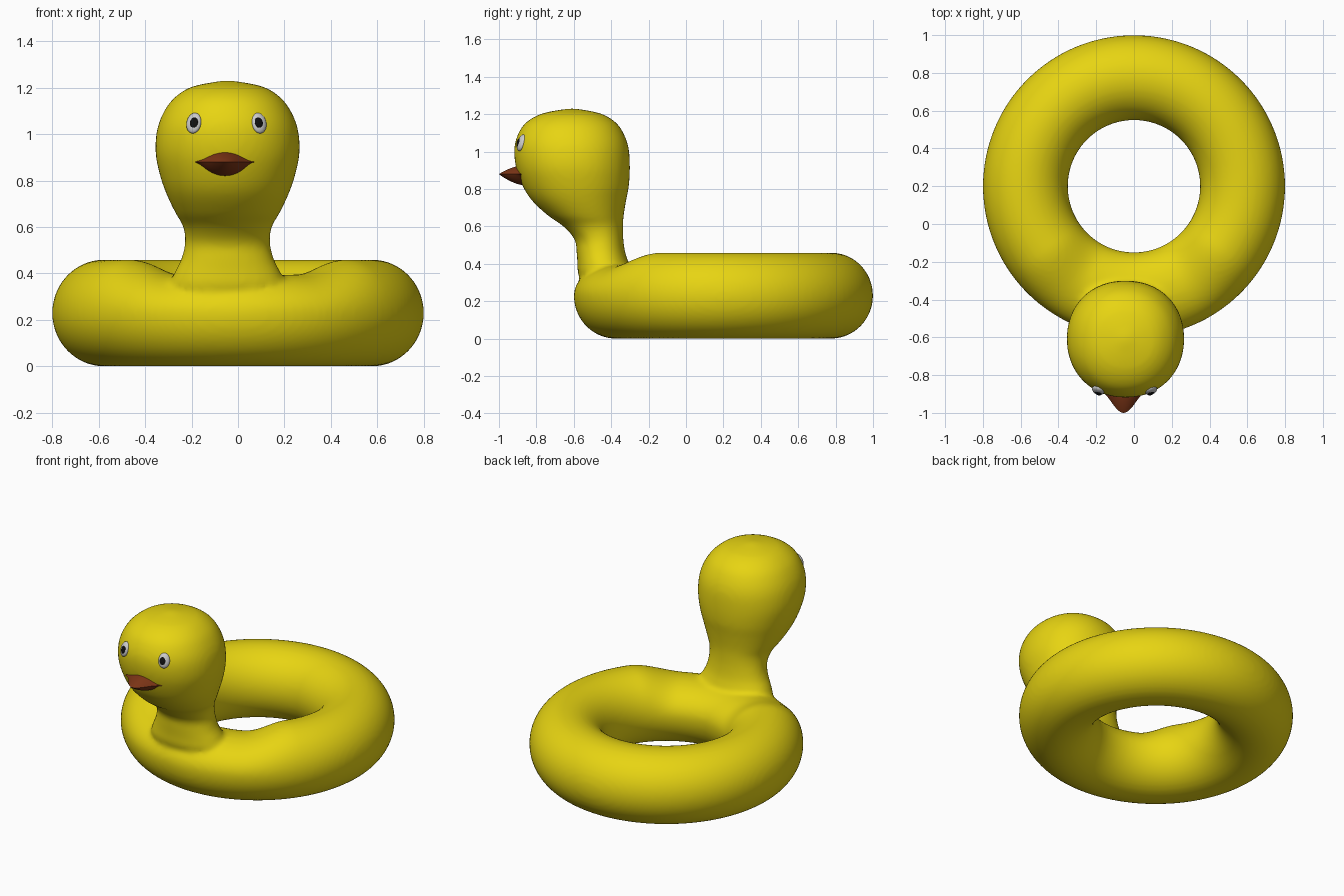
import bpy, bmesh
from math import sin, cos, pi, atan2, copysign
from mathutils import Vector, Matrix

if "Cube" in bpy.data.objects:
    bpy.data.objects.remove(bpy.data.objects["Cube"])

CX = -0.045  # head centre line


def material(name, rgb):
    m = bpy.data.materials.new(name)
    m.diffuse_color = (*rgb, 1)
    m.use_nodes = True
    m.node_tree.nodes["Principled BSDF"].inputs["Base Color"].default_value = m.diffuse_color
    return m


yellow = material("yellow_vinyl", (0.8, 0.66, 0.006))
red = material("beak_red", (0.2, 0.035, 0.008))
white = material("eye_white", (0.6, 0.6, 0.62))
black = material("pupil_black", (0.005, 0.005, 0.005))


def finish(name, bm, mat):
    bmesh.ops.recalc_face_normals(bm, faces=bm.faces)
    me = bpy.data.meshes.new(name)
    bm.to_mesh(me)
    bm.free()
    me.shade_smooth()
    me.materials.append(mat)
    ob = bpy.data.objects.new(name, me)
    bpy.context.collection.objects.link(ob)
    return ob


def bridge(bm, a, b, closed=True):
    n = len(a)
    for i in range(n if closed else n - 1):
        j = (i + 1) % n
        bm.faces.new((a[i], a[j], b[j], b[i]))


def catmull(pts, steps):
    out = []
    for i in range(len(pts) - 1):
        p0, p1, p2, p3 = (pts[min(max(k, 0), len(pts) - 1)] for k in range(i - 1, i + 3))
        for s in range(steps):
            t = s / steps
            out.append([0.5 * (2 * b + (c - a) * t + (2 * a - 5 * b + 4 * c - d) * t * t
                               + (3 * b - a - 3 * c + d) * t ** 3)
                        for a, b, c, d in zip(p0, p1, p2, p3)])
    return out


# Swim ring, with its top sinking towards the neck
bm = bmesh.new()
rings = []
for i in range(128):
    ang = 2 * pi * i / 128          # measured from the front
    off = min(ang, 2 * pi - ang)
    t = min(max((0.95 - off) / 0.5, 0), 1)
    dip = 0.065 * t * t * (3 - 2 * t)
    ring = []
    for j in range(48):
        p = 2 * pi * j / 48
        r = 0.575 + 0.225 * cos(p)
        z = 0.23 + 0.23 * sin(p) - dip * max(sin(p), 0)
        ring.append(bm.verts.new((r * sin(ang), 0.2 - r * cos(ang), z)))
    rings.append(ring)
for i in range(128):
    bridge(bm, rings[i], rings[(i + 1) % 128])

# Neck and head: z, front y, back y, half width
profile = [(0.20, -.52, -.27, .26), (0.34, -.575, -.29, .25), (0.40, -.58, -.305, .23),
           (0.46, -.585, -.325, .20), (0.53, -.595, -.335, .183), (0.60, -.655, -.337, .19),
           (0.66, -.74, -.333, .224), (0.74, -.825, -.32, .262), (0.82, -.875, -.305, .29),
           (0.92, -.91, -.30, .31), (1.02, -.918, -.307, .303), (1.10, -.895, -.335, .272),
           (1.16, -.85, -.38, .225), (1.205, -.765, -.46, .15), (1.23, -.63, -.59, .02)]
rings = []
for z, yf, yb, hw in catmull(profile, 4) + [profile[-1]]:
    ring = []
    for j in range(64):
        a = 2 * pi * j / 64
        c, s = (copysign(abs(v) ** 0.94, v) for v in (cos(a), sin(a)))
        ring.append(bm.verts.new((CX + hw * c, (yf + yb) / 2 + (yb - yf) / 2 * s, z)))
    rings.append(ring)
for a, b in zip(rings, rings[1:]):
    bridge(bm, a, b)
bm.faces.new(rings[0])
bm.faces.new(rings[-1])
body = finish("duck_float_body", bm, yellow)

# Fuse and soften the join
rm = body.modifiers.new("fuse", 'REMESH')
rm.mode = 'VOXEL'
rm.voxel_size = 0.014
rm.use_smooth_shade = True
sm = body.modifiers.new("soften", 'SMOOTH')
sm.factor = 0.5
sm.iterations = 8

# Beak halves meeting at the lip line
N, M = 32, 10
for name, h in (("upper_beak", 0.05), ("lower_beak", -0.062)):
    bm = bmesh.new()
    rows = []
    for k in range(M + 1):
        t = k / M
        row = []
        for i in range(N + 1):
            u = -1 + 2 * i / N
            root = -0.845
            lip = -0.885 - 0.115 * cos(pi * u / 2) ** 2
            y = lip + (root - lip) * t
            z = 0.88 + h * (1 - u * u) * sin(t * pi / 2) ** 0.9
            row.append(bm.verts.new((-0.055 + 0.13 * u, y, z)))
        rows.append(row)
    for a, b in zip(rows, rows[1:]):
        bridge(bm, a, b, closed=False)
    flat = [bm.verts.new((v.co.x, -0.845, 0.88)) for v in rows[0]]
    bridge(bm, rows[0], flat, closed=False)
    bmesh.ops.remove_doubles(bm, verts=bm.verts, dist=0.0001)
    ob = finish(name, bm, red)
    bpy.ops.object.select_all(action='DESELECT')
    ob.select_set(True)
    bpy.context.view_layer.objects.active = ob
    bpy.ops.object.shade_smooth_by_angle()


# Eyes with pupils, tilted to follow the head
def ellipsoid(name, loc, radii, rot, mat):
    bm = bmesh.new()
    bmesh.ops.create_uvsphere(bm, u_segments=32, v_segments=16, radius=1)
    bm.transform(Matrix.Translation(loc) @ rot @ Matrix.Diagonal((*radii, 1)))
    finish(name, bm, mat)


for side, label in ((-1, "right"), (1, "left")):
    rot = Matrix.Rotation(side * 0.42, 4, 'Z') @ Matrix.Rotation(-0.32, 4, 'X')
    loc = Vector((-0.05 + side * 0.14, -0.88, 1.047))
    ellipsoid(label + "_eye", loc, (0.034, 0.019, 0.046), rot, white)
    front = loc + rot @ Vector((-side * 0.006, -0.014, -0.002))
    ellipsoid(label + "_pupil", front, (0.019, 0.008, 0.024), rot, black)
